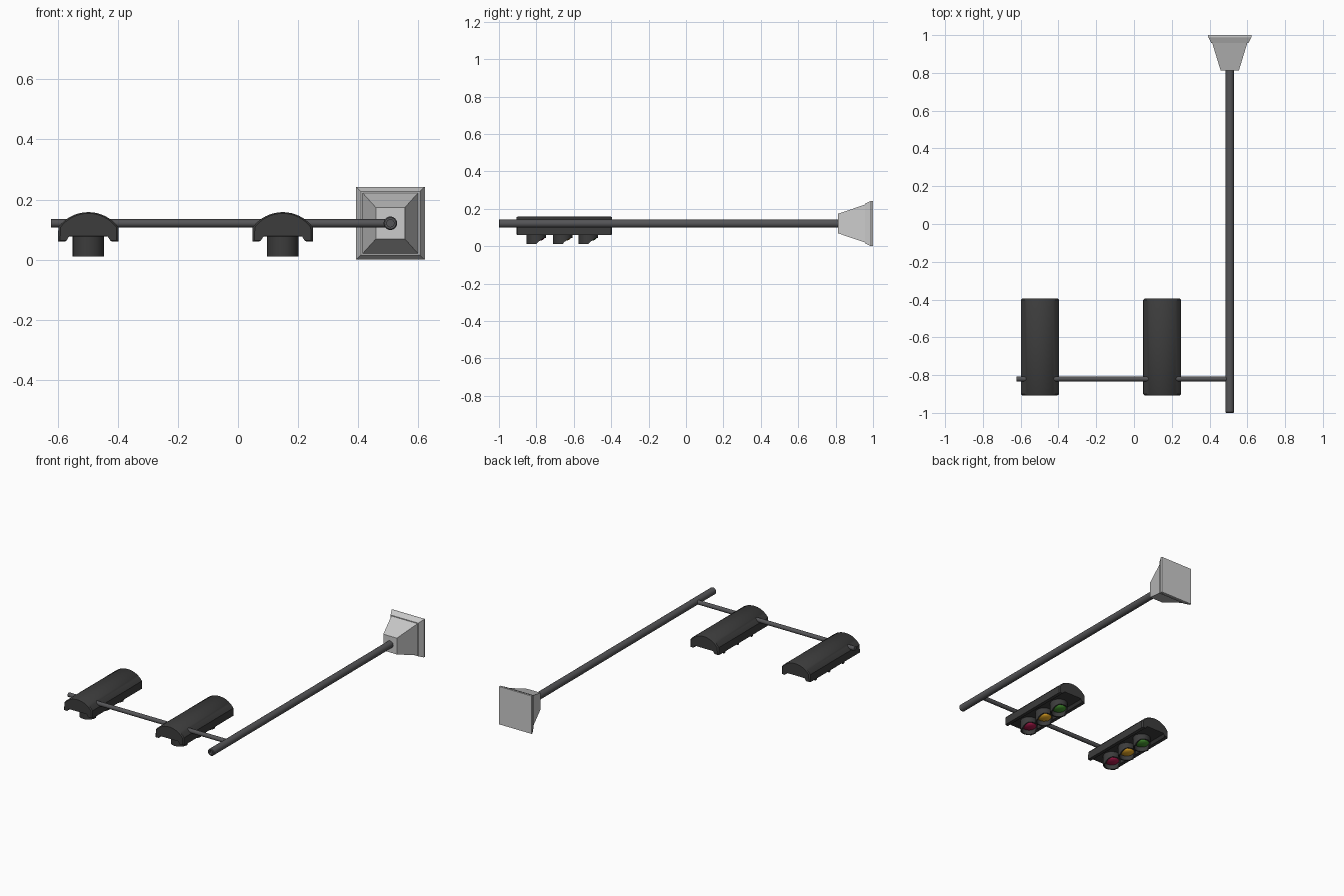
import bpy, bmesh, math
from mathutils import Matrix, Vector

if "Cube" in bpy.data.objects:
    bpy.data.objects.remove(bpy.data.objects["Cube"])

PX, PZ = 0.507, 0.121          # pole axis


def mat(name, rgb):
    m = bpy.data.materials.new(name)
    m.diffuse_color = (*rgb, 1)
    m.use_nodes = True
    m.node_tree.nodes["Principled BSDF"].inputs["Base Color"].default_value = m.diffuse_color
    return m


DARK = mat("dark_housing", (0.045, 0.045, 0.045))
STEEL = mat("dark_steel", (0.09, 0.09, 0.095))
LAMPS = [("red", -0.80, mat("red", (0.40, 0.01, 0.07))),
         ("amber", -0.66, mat("amber", (0.85, 0.42, 0.02))),
         ("green", -0.522, mat("green", (0.06, 0.30, 0.03)))]


def finish(name, bm, material=None, smooth=True):
    bmesh.ops.recalc_face_normals(bm, faces=bm.faces)
    me = bpy.data.meshes.new(name)
    bm.to_mesh(me)
    bm.free()
    ob = bpy.data.objects.new(name, me)
    bpy.context.collection.objects.link(ob)
    if material:
        me.materials.append(material)
    if smooth:
        bpy.ops.object.select_all(action='DESELECT')
        ob.select_set(True)
        bpy.context.view_layer.objects.active = ob
        bpy.ops.object.shade_smooth_by_angle(angle=math.radians(35))
    return ob


def loft(name, rings, material=None, smooth=True, cap=True, closed=False):
    """Skin equal-length closed rings of points; cap the ends or close the loop."""
    bm = bmesh.new()
    vs = [[bm.verts.new(p) for p in r] for r in rings]
    n = len(rings[0])
    pairs = list(zip(vs, vs[1:])) + ([(vs[-1], vs[0])] if closed else [])
    for a, b in pairs:
        for i in range(n):
            j = (i + 1) % n
            bm.faces.new((a[i], a[j], b[j], b[i]))
    if cap and not closed:
        bm.faces.new(vs[0])
        bm.faces.new(vs[-1])
    return finish(name, bm, material, smooth)


def circle_y(r, y, n=24):
    return [(PX + r * math.cos(2 * math.pi * i / n), y,
             PZ + r * math.sin(2 * math.pi * i / n)) for i in range(n)]


def rect_y(hx, hz, y):
    return [(PX + sx * hx, y, PZ + sz * hz)
            for sx, sz in ((-1, -1), (1, -1), (1, 1), (-1, 1))]


# Pole with a small recess in its free end
loft("pole", [circle_y(0.012, -0.985), circle_y(0.012, -1.0), circle_y(0.019, -1.0),
              circle_y(0.0225, -0.996), circle_y(0.0225, 0.83)], STEEL)

# Cross arm
n = 16
loft("cross_arm", [[(x, -0.82 + 0.0135 * math.cos(2 * math.pi * i / n),
                     PZ + 0.0135 * math.sin(2 * math.pi * i / n)) for i in range(n)]
                   for x in (-0.622, PX)], STEEL)

# Tapered footing and chamfered base plate
loft("base_footing", [rect_y(0.048, 0.052, 0.812), rect_y(0.095, 0.104, 0.965)], smooth=False)
loft("base_plate", [rect_y(0.098, 0.106, 0.957), rect_y(0.112, 0.119, 0.985),
                    rect_y(0.115, 0.121, 0.988), rect_y(0.115, 0.121, 1.0)], smooth=False)


def housing(tag, cx):
    # Arched back, straight sides and two lower rails
    R = (0.1 ** 2 + 0.05 ** 2) / (2 * 0.05)
    a0 = math.asin(0.1 / R)
    prof = [(R * math.sin(a), 0.158 - R + R * math.cos(a))
            for a in (a0 - 2 * a0 * i / 16 for i in range(17))]
    prof += [(-0.101, 0.06), (-0.079, 0.06), (-0.068, 0.077),
             (0.068, 0.077), (0.079, 0.06), (0.101, 0.06)]

    def section(y, s):
        return [(cx + x * s, y, 0.1 + (z - 0.1) * s) for x, z in prof]

    loft(tag + "_housing", [section(-0.907, 0.93), section(-0.9, 1),
                            section(-0.402, 1), section(-0.395, 0.93)], DARK)


def lamp(tag, cx, cy, material):
    # Visor tube: deep on the -y side, cut away on the +y side
    n = 32

    def ring(r, rim):
        pts = []
        for i in range(n):
            a = 2 * math.pi * i / n
            s = math.sin(a)
            t = max(0.0, min(1.0, s / 0.8))
            z = 0.011 + 0.032 * t ** 0.7 if rim else 0.085
            pts.append((cx + r * math.cos(a), cy + r * s, z))
        return pts

    loft(tag + "_visor", [ring(0.052, False), ring(0.052, True),
                          ring(0.044, True), ring(0.044, False)], DARK, closed=True)
    # Shallow domed lens
    bm = bmesh.new()
    bmesh.ops.create_uvsphere(bm, u_segments=24, v_segments=12, radius=1)
    bmesh.ops.transform(bm, verts=bm.verts, matrix=Matrix.Translation(Vector((cx, cy, 0.045)))
                        @ Matrix.Diagonal((0.044, 0.044, 0.018, 1)))
    finish(tag + "_lens", bm, material)


for side, cx in (("left", -0.498), ("right", 0.149)):
    housing(side, cx)
    for colour, cy, m in LAMPS:
        lamp(f"{side}_{colour}", cx, cy, m)
